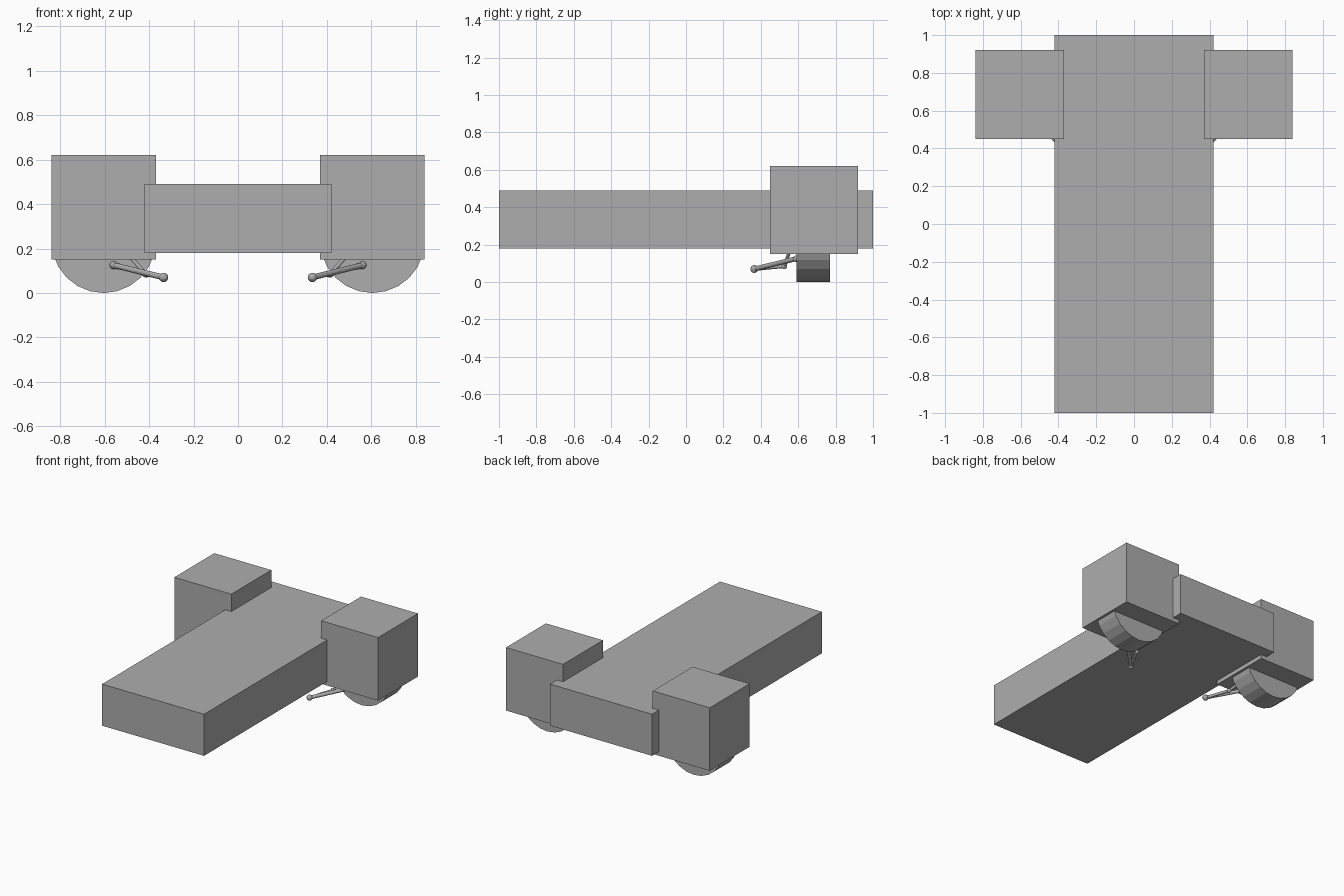
import bpy, math
from mathutils import Vector

if "Cube" in bpy.data.objects:
    bpy.data.objects.remove(bpy.data.objects["Cube"])

grey = bpy.data.materials.new("plain_grey")
grey.diffuse_color = (0.42, 0.42, 0.42, 1)
grey.use_nodes = True
grey.node_tree.nodes["Principled BSDF"].inputs["Base Color"].default_value = grey.diffuse_color


def finish(name):
    ob = bpy.context.object
    ob.name = name
    ob.data.materials.append(grey)
    return ob


def box(name, lo, hi):
    lo, hi = Vector(lo), Vector(hi)
    bpy.ops.mesh.primitive_cube_add(size=1, location=(lo + hi) / 2)
    ob = finish(name)
    ob.scale = hi - lo
    return ob


def cylinder(name, a, b, radius, sides):
    a, b = Vector(a), Vector(b)
    bpy.ops.mesh.primitive_cylinder_add(vertices=sides, radius=radius, depth=(b - a).length,
                                        location=(a + b) / 2)
    ob = finish(name)
    ob.rotation_euler = (b - a).to_track_quat('Z', 'Y').to_euler()
    return ob


def ball(name, centre, radius):
    bpy.ops.mesh.primitive_uv_sphere_add(segments=12, ring_count=8, radius=radius, location=centre)
    return finish(name)


# Long flat body
box("body", (-0.42, -1, 0.18), (0.42, 1, 0.49))

for side, s in (("left", -1), ("right", 1)):
    # Wheel housing and the wheel, whose axle runs front to back
    xs = sorted((s * 0.37, s * 0.84))
    box(side + "_housing", (xs[0], 0.45, 0.15), (xs[1], 0.92, 0.62))
    cylinder(side + "_wheel", (s * 0.605, 0.59, 0.235), (s * 0.605, 0.77, 0.235), 0.235, 24)

    # Thin jointed linkage in front of the wheel
    tip = (s * 0.335, 0.365, 0.07)
    hub = (s * 0.56, 0.59, 0.125)
    elbow = (s * 0.415, 0.525, 0.085)
    joints = {"tip": (tip, 0.021), "hub": (hub, 0.018), "elbow": (elbow, 0.016)}
    for name, (p, r) in joints.items():
        ball(f"{side}_{name}_joint", p, r)
    cylinder(side + "_main_rod", tip, hub, 0.013, 12)
    cylinder(side + "_cross_rod", tip, elbow, 0.010, 12)
    cylinder(side + "_upper_rod", elbow, (s * 0.50, 0.56, 0.18), 0.009, 12)
